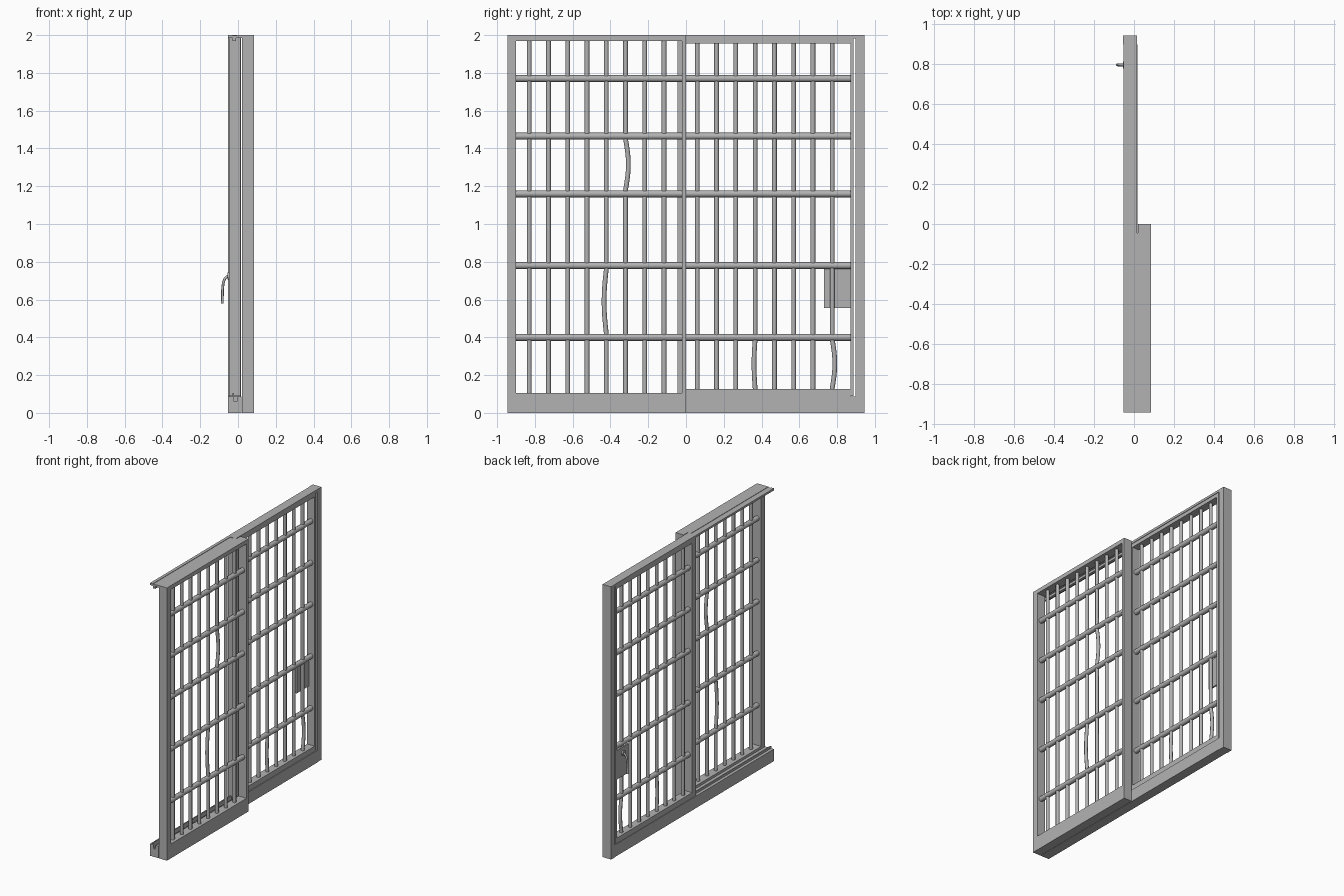
import bpy, bmesh, math
from mathutils import Matrix, Vector

cube = bpy.data.objects.get("Cube")
if cube:
    bpy.data.objects.remove(cube, do_unlink=True)

steel = bpy.data.materials.new("grey_steel")
steel.use_nodes = True
grey = (0.45, 0.45, 0.45, 1)
steel.diffuse_color = grey
steel.node_tree.nodes["Principled BSDF"].inputs["Base Color"].default_value = grey


def add_object(name, mesh):
    mesh.materials.clear()
    mesh.materials.append(steel)
    obj = bpy.data.objects.new(name, mesh)
    bpy.context.collection.objects.link(obj)
    return obj


def box(name, xs, ys, zs):
    """Box given by its (low, high) range on each axis."""
    ranges = (xs, ys, zs)
    centre = Vector([(a + b) / 2 for a, b in ranges])
    size = [b - a for a, b in ranges]
    bm = bmesh.new()
    bmesh.ops.create_cube(bm, size=1, matrix=Matrix.Translation(centre) @ Matrix.Diagonal((*size, 1)))
    mesh = bpy.data.meshes.new(name)
    bm.to_mesh(mesh)
    bm.free()
    return add_object(name, mesh)


def tubes(name, paths, radius):
    """Round bars swept along the given paths, joined in one mesh."""
    curve = bpy.data.curves.new(name, 'CURVE')
    curve.dimensions = '3D'
    curve.bevel_depth = radius
    curve.bevel_resolution = 2
    curve.use_fill_caps = True
    for path in paths:
        spline = curve.splines.new('POLY')
        spline.points.add(len(path) - 1)
        for point, co in zip(spline.points, path):
            point.co = (*co, 1)
    temp = bpy.data.objects.new(name + "_path", curve)
    bpy.context.collection.objects.link(temp)
    bpy.context.view_layer.update()
    deps = bpy.context.evaluated_depsgraph_get()
    mesh = bpy.data.meshes.new_from_object(temp.evaluated_get(deps))
    bpy.data.objects.remove(temp, do_unlink=True)
    obj = add_object(name, mesh)
    bpy.ops.object.select_all(action='DESELECT')
    obj.select_set(True)
    bpy.context.view_layer.objects.active = obj
    bpy.ops.object.shade_smooth_by_angle(angle=math.radians(50))
    return obj


def rod_path(x, y, low, high, bend=None):
    """Upright rod; bend = (start z, end z, bulge along y)."""
    path = [(x, y, low)]
    if bend:
        start, end, bulge = bend
        for i in range(9):
            t = i / 8
            path.append((x, y + bulge * math.sin(math.pi * t), start + (end - start) * t))
    path.append((x, y, high))
    return path


def grille(name, x, ys, first, count, zs, bends):
    """Upright rods threaded through five cross bars."""
    rods = [rod_path(x, first + 0.102 * i, *zs, bends.get(i)) for i in range(count)]
    tubes(name + "_rods", rods, 0.0125)
    bars = [[(x, ys[0], z), (x, ys[1], z)] for z in (0.4, 0.78, 1.16, 1.465, 1.77)]
    tubes(name + "_cross_bars", bars, 0.0185)


END = 0.945
FIXED = (0.02, 0.085)
DOOR = (-0.048, 0.012)
TRACK = (-0.052, 0.02)

# Fixed panel
box("fixed_outer_stile", FIXED, (-END, -0.9), (0, 2))
box("fixed_inner_stile", FIXED, (-0.022, 0), (0, 2))
box("fixed_top_rail", FIXED, (-0.9, -0.022), (1.97, 2))
box("fixed_bottom_rail", FIXED, (-0.9, -0.022), (0, 0.105))
grille("fixed", 0.053, (-0.905, -0.018), -0.83, 8, (0.1, 1.98),
       {4: (0.42, 0.76, -0.012), 5: (1.18, 1.45, 0.015)})

# Sliding door
box("door_lock_stile", DOOR, (0.87, 0.888), (0.09, 1.982))
box("door_rear_stile", DOOR, (-0.046, -0.002), (0.09, 1.982))
box("door_top_rail", DOOR, (-0.002, 0.87), (1.955, 1.982))
box("door_bottom_rail", DOOR, (-0.002, 0.87), (0.088, 0.127))
grille("door", -0.018, (-0.01, 0.875), 0.06, 8, (0.12, 1.96),
       {3: (0.13, 0.39, -0.006), 7: (0.13, 0.39, 0.014)})

# Closing jamb
box("jamb", (-0.054, 0.015), (0.898, END), (0, 2))

# Floor track with a guide groove along its top
box("track_base", (TRACK[0], 0.018), (-END, 0.9), (0, 0.06))
for side, xs in (("outer", (TRACK[0], -0.03)), ("inner", (-0.006, 0.018))):
    box("track_lip_" + side, xs, (-END, 0.9), (0.06, 0.088))
box("track_guide", (-0.03, -0.022), (-END, -0.046), (0.06, 0.104))

# Overhead track: slotted beside the fixed panel, solid above the door
for side, xs in (("outer", (TRACK[0], -0.03)), ("inner", (-0.006, TRACK[1]))):
    box("head_track_" + side, xs, (-END, -0.046), (1.985, 2))
box("head_track_cover", (TRACK[0], 0.015), (-0.046, 0.9), (1.983, 2))
box("head_track_web", (-0.03, -0.006), (-END, -0.046), (1.985, 1.997))
box("head_track_guide", (-0.028, -0.01), (-END, -0.046), (1.968, 1.985))

# Lock plate and hooked handle
box("lock_plate", (-0.046, -0.034), (0.73, 0.872), (0.555, 0.767))
tubes("handle", [[(-0.04, 0.797, 0.725), (-0.058, 0.797, 0.722), (-0.07, 0.797, 0.71),
                  (-0.078, 0.797, 0.69), (-0.082, 0.797, 0.65), (-0.083, 0.797, 0.58)]], 0.007)
tubes("handle_mount", [[(-0.046, 0.797, 0.724), (-0.056, 0.797, 0.724)]], 0.018)
